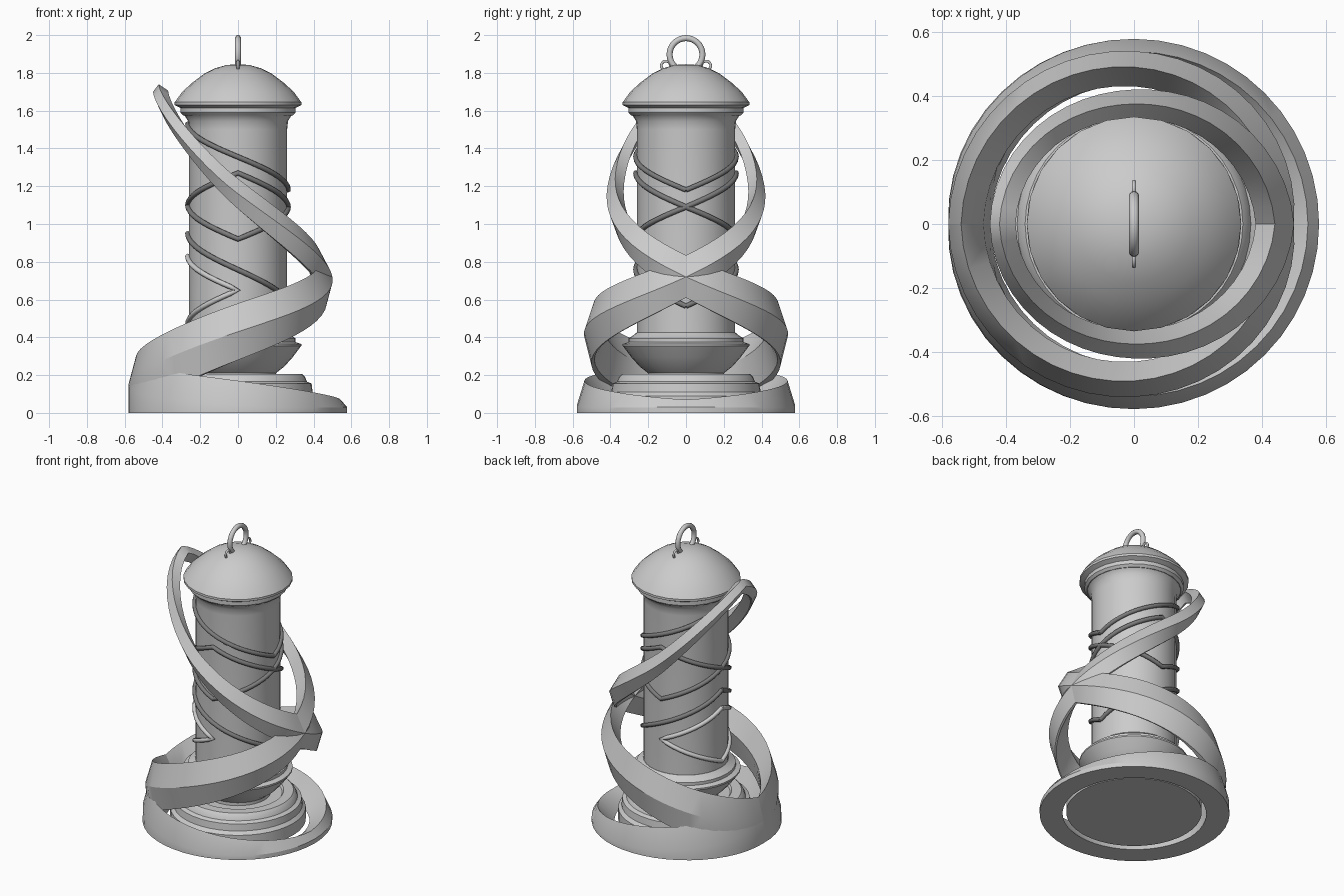
import bpy, bmesh, math
from math import pi, sin, cos

if "Cube" in bpy.data.objects:
    bpy.data.objects.remove(bpy.data.objects["Cube"])


def finish(name, bm, angle=30, mirror=False):
    bmesh.ops.recalc_face_normals(bm, faces=bm.faces)
    me = bpy.data.meshes.new(name)
    bm.to_mesh(me)
    bm.free()
    ob = bpy.data.objects.new(name, me)
    bpy.context.collection.objects.link(ob)
    if mirror:
        m = ob.modifiers.new("mirror", 'MIRROR')
        m.use_axis = (False, True, False)
        m.merge_threshold = 0.0005
    bpy.ops.object.select_all(action='DESELECT')
    bpy.context.view_layer.objects.active = ob
    ob.select_set(True)
    bpy.ops.object.shade_smooth_by_angle(angle=math.radians(angle))
    return ob


def lathe(name, profile, n=32):
    bm = bmesh.new()
    rings = []
    for r, z in profile:
        if r == 0:
            rings.append([bm.verts.new((0, 0, z))] * n)
        else:
            rings.append([bm.verts.new((r * cos(2 * pi * i / n), r * sin(2 * pi * i / n), z))
                          for i in range(n)])
    for a, b in zip(rings, rings[1:]):
        for i in range(n):
            j = (i + 1) % n
            bm.faces.new(list(dict.fromkeys((a[i], a[j], b[j], b[i]))))
    return finish(name, bm)


# stepped foot, bowl and column, domed cap
lathe("foot", [(0, .01), (.415, .01), (.415, .09), (.395, .11), (.39, .155), (.365, .165),
               (.355, .19), (.34, .205), (.28, .205), (.27, .19), (0, .19)], 40)
lathe("bowl", [(0, .18), (.2, .19), (.2, .21), (.245, .245), (.29, .295), (.335, .355),
               (.335, .365), (.305, .375), (.305, .395), (.28, .41), (.262, .425), (0, .425)])
lathe("column", [(0, .4), (.26, .4), (.26, 1.5), (.265, 1.545), (.28, 1.57), (.3, 1.59), (0, 1.59)])
lathe("cap", [(0, 1.575), (.29, 1.575), (.305, 1.59), (.305, 1.615), (.335, 1.63), (.335, 1.645),
              (.295, 1.70), (.24, 1.75), (.18, 1.795), (.12, 1.825), (.06, 1.842), (0, 1.846)], 24)

# hanging ring and its two side loops
def hoop(name, y, z, major, minor):
    bpy.ops.mesh.primitive_torus_add(major_radius=major, minor_radius=minor, major_segments=32,
                                     minor_segments=10, location=(0, y, z), rotation=(0, pi / 2, 0))
    bpy.context.object.name = name
    bpy.ops.object.shade_smooth()

hoop("hanging_ring", 0, 1.897, .087, .016)
for s in (-1, 1):
    hoop("side_loop", s * .107, 1.838, .024, .007)

# ridged ribbon: per quarter turn ridge radius, ridge z, upper dr, upper dz,
# inner radius offset, lower outer offset, lower inner offset, lower dz
keys = [(.45, 1.70, .03, .04, .08, .03, .04, .06),
        (.42, 1.16, .045, .08, .09, .035, .045, .08),
        (.50, .72, .06, .115, .12, .03, .045, .11),
        (.54, .43, .05, .15, .11, .04, .055, .15),
        (.58, .15, .04, .15, .11, .0, .13, .15),
        (.578, .04, .04, .13, .10, .0, .14, .04),
        (.578, .03, .035, .04, .10, .0, .14, .03)]


def sample(t):
    i = min(int(t), len(keys) - 2)
    f = t - i
    p = [keys[max(0, min(len(keys) - 1, i + d))] for d in (-1, 0, 1, 2)]
    return [.5 * (2 * b + (c - a) * f + (2 * a - 5 * b + 4 * c - d) * f * f
                  + (3 * b - a - 3 * c + d) * f ** 3) for a, b, c, d in zip(*p)]


bm = bmesh.new()
prev = None
STEPS = 12
for k in range(6 * STEPS + 1):
    r, z, ur, uz, inn, lo, li, lz = sample(k / STEPS)
    a = k / STEPS * pi / 2
    section = [(r, z), (r - ur, z + uz), (r - inn, z + uz * .15),
               (r - li, z - lz), (r - lo, z - lz)]
    ring = [bm.verts.new((-q * cos(a), -q * sin(a), max(0, h))) for q, h in section]
    if prev:
        for i in range(5):
            j = (i + 1) % 5
            bm.faces.new((prev[i], prev[j], ring[j], ring[i]))
    prev = ring
finish("spiral_ribbon", bm, 25, mirror=True)

# thin strands wrapped round the column: (degrees from -x, z)
dark = bpy.data.materials.new("dark_grey")
dark.diffuse_color = (.2, .2, .2, 1)
dark.use_nodes = True
dark.node_tree.nodes["Principled BSDF"].inputs["Base Color"].default_value = dark.diffuse_color


def strand(name, pts, mat=None):
    cu = bpy.data.curves.new(name, 'CURVE')
    cu.dimensions = '3D'
    cu.bevel_depth = .014
    cu.bevel_resolution = 2
    cu.use_fill_caps = True
    for s in (-1, 1):
        path = []
        for (a0, z0), (a1, z1) in zip(pts, pts[1:]):
            n = max(2, int(abs(a1 - a0) / 9))
            path += [(a0 + (a1 - a0) * i / n, z0 + (z1 - z0) * i / n) for i in range(n)]
        path.append(pts[-1])
        sp = cu.splines.new('POLY')
        sp.points.add(len(path) - 1)
        for p, (a, z) in zip(sp.points, path):
            a = math.radians(a)
            p.co = (-.266 * cos(a), s * .266 * sin(a), z, 1)
    if mat:
        cu.materials.append(mat)
    ob = bpy.data.objects.new(name, cu)
    bpy.context.collection.objects.link(ob)


strand("upper_strand", [(0, 1.53), (180, 1.18)], dark)
strand("peaked_strand", [(0, 1.10), (90, 1.27), (180, 1.09)], dark)
strand("dipped_strand", [(0, 1.10), (90, .92), (180, 1.09)], dark)
strand("lower_strand", [(0, .95), (180, .565)], dark)
strand("chevron_strand", [(0, .83), (90, .65), (0, .47)])
